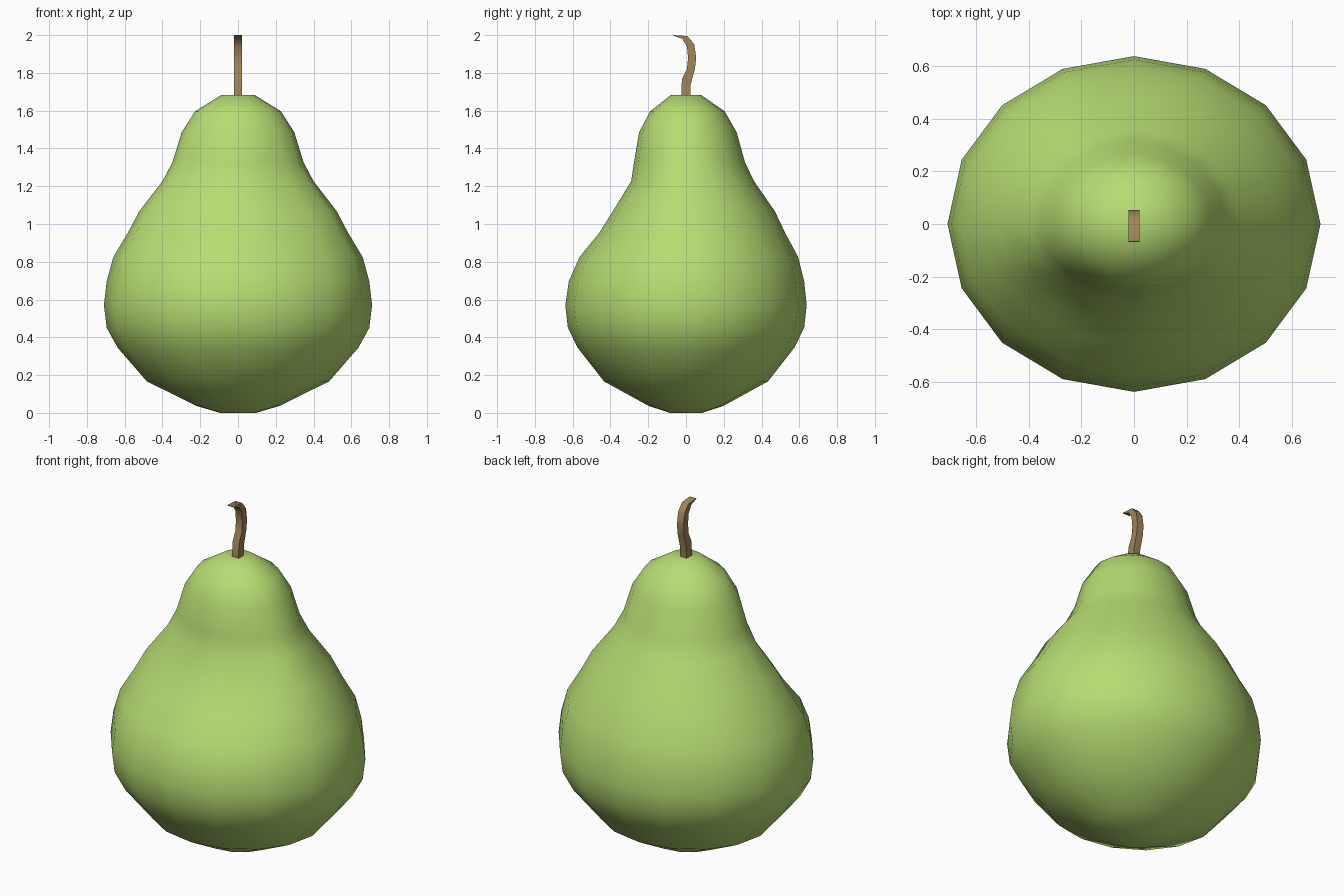
import bpy, bmesh, math

if "Cube" in bpy.data.objects:
    bpy.data.objects.remove(bpy.data.objects["Cube"])


def colour(name, rgb):
    mat = bpy.data.materials.new(name)
    mat.diffuse_color = (*rgb, 1)
    mat.use_nodes = True
    mat.node_tree.nodes["Principled BSDF"].inputs["Base Color"].default_value = mat.diffuse_color
    return mat


def finish(bm, name, mat, smooth_angle):
    bmesh.ops.recalc_face_normals(bm, faces=bm.faces)
    mesh = bpy.data.meshes.new(name)
    bm.to_mesh(mesh)
    bm.free()
    obj = bpy.data.objects.new(name, mesh)
    bpy.context.collection.objects.link(obj)
    mesh.materials.append(mat)
    bpy.ops.object.select_all(action='DESELECT')
    obj.select_set(True)
    bpy.context.view_layer.objects.active = obj
    bpy.ops.object.shade_smooth_by_angle(angle=math.radians(smooth_angle))
    return obj


def step(t):
    t = min(max(t, 0), 1)
    return t * t * (3 - 2 * t)


# Pear body: 16-sided oval rings (half width, height, depth of the front dent)
profile = [(.095, .003, 0), (.22, .037, 0), (.483, .167, 0), (.637, .345, 0),
           (.695, .45, 0), (.71, .57, 0), (.695, .697, .005), (.66, .825, .03),
           (.585, .95, .065), (.523, 1.067, .083), (.40, 1.227, .07),
           (.347, 1.327, .037), (.298, 1.486, .02), (.227, 1.597, .015),
           (.09, 1.682, 0)]
SIDES = 16
bm = bmesh.new()
rings = []
for r, z, dent in profile:
    z = 0 if z < .01 else z
    ring = []
    for i in range(SIDES):
        a = 2 * math.pi * i / SIDES
        push = dent * step((-math.sin(a) - .2) / .6)
        ring.append(bm.verts.new((r * math.cos(a), .9 * r * math.sin(a) + push, z)))
    rings.append(ring)
for low, high in zip(rings, rings[1:]):
    for i in range(SIDES):
        j = (i + 1) % SIDES
        bm.faces.new((low[i], low[j], high[j], high[i]))
bm.faces.new(rings[0][::-1])
bm.faces.new(rings[-1])
finish(bm, "pear_body", colour("pear_green", (.47, .72, .17)), 60)

# Stem: square section that curls forward to a thin tip (front y, z, back y, z)
sections = [(-.025, 1.66, .022, 1.66), (-.022, 1.765, .025, 1.74),
            (.005, 1.82, .047, 1.82), (.011, 1.88, .054, 1.88),
            (.005, 1.94, .044, 1.95), (-.02, 1.98, .008, 1.995),
            (-.068, 1.997, -.066, 2.0)]
bm = bmesh.new()
loops = []
for y0, z0, y1, z1 in sections:
    loops.append([bm.verts.new(p) for p in ((-.021, y0, z0), (.021, y0, z0),
                                            (.021, y1, z1), (-.021, y1, z1))])
for low, high in zip(loops, loops[1:]):
    for i in range(4):
        j = (i + 1) % 4
        bm.faces.new((low[i], low[j], high[j], high[i]))
bm.faces.new(loops[0][::-1])
bm.faces.new(loops[-1])
finish(bm, "stem", colour("stem_brown", (.36, .23, .10)), 50)
